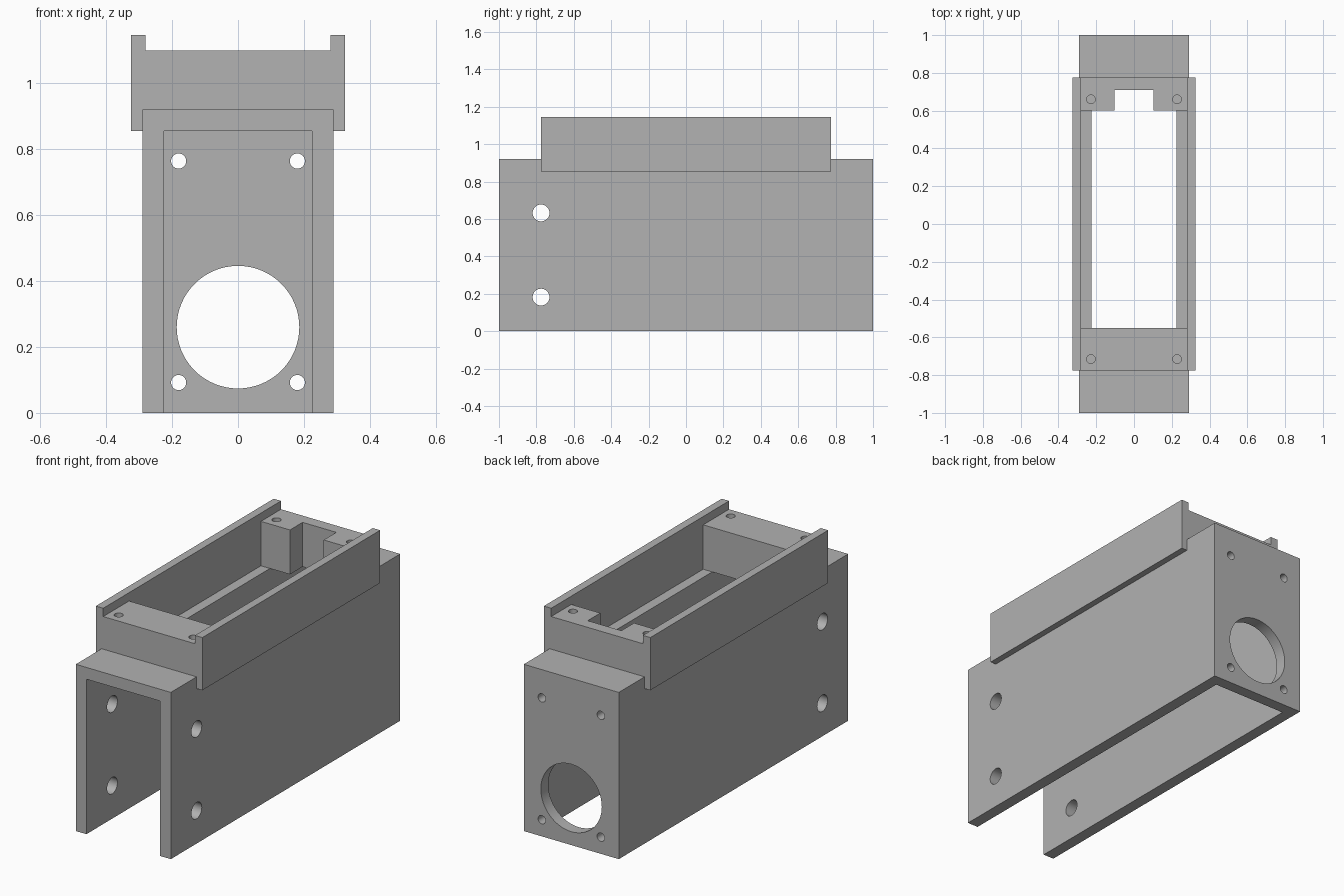
import bpy
import math
from mathutils import Vector

if "Cube" in bpy.data.objects:
    bpy.data.objects.remove(bpy.data.objects["Cube"], do_unlink=True)

grey = bpy.data.materials.new("plain grey")
grey.use_nodes = True
grey.diffuse_color = (0.445, 0.445, 0.445, 1)
grey.node_tree.nodes["Principled BSDF"].inputs["Base Color"].default_value = grey.diffuse_color


def box(name, low, high):
    """Box between two opposite corners."""
    low, high = Vector(low), Vector(high)
    bpy.ops.mesh.primitive_cube_add(size=1, location=(low + high) / 2)
    ob = bpy.context.object
    ob.name = name
    ob.scale = high - low
    bpy.ops.object.transform_apply(location=True, rotation=True, scale=True)
    ob.data.materials.append(grey)
    return ob


def drill(centre, radius, depth, axis):
    """Cylindrical cutter along one axis."""
    turn = {"x": (0, math.pi / 2, 0), "y": (math.pi / 2, 0, 0), "z": (0, 0, 0)}[axis]
    bpy.ops.mesh.primitive_cylinder_add(vertices=64, radius=radius, depth=depth,
                                        location=centre, rotation=turn)
    ob = bpy.context.object
    ob.name = "drill_cutter"
    bpy.ops.object.transform_apply(location=True, rotation=True, scale=True)
    ob.data.materials.append(grey)
    return ob


def carve(target, cutters):
    """Subtract the cutters, apply, and keep hole edges crisp."""
    bpy.ops.object.select_all(action="DESELECT")
    target.select_set(True)
    bpy.context.view_layer.objects.active = target
    for cutter in cutters:
        cutter.hide_render = True
        mod = target.modifiers.new("cut", "BOOLEAN")
        mod.operation = "DIFFERENCE"
        mod.solver = "EXACT"
        mod.object = cutter
        bpy.ops.object.modifier_apply(modifier=mod.name)
        bpy.data.objects.remove(cutter, do_unlink=True)
    bpy.ops.object.shade_smooth_by_angle(angle=math.radians(30))


WIDE, WALL, TOP = 0.29, 0.065, 0.92
INNER, SEAT = WIDE - WALL, TOP - WALL
COLLAR_X, COLLAR_Y, COLLAR_TOP = 0.28, 0.775, 1.1

# Housing: open at the front and bottom, closed at the back, roof cut for the collar
housing = box("housing", (-WIDE, -1, 0), (WIDE, 1, TOP))
cuts = [
    box("channel_cutter", (-INNER, -1.2, -0.2), (INNER, 1 - WALL, SEAT)),
    box("roof_cutter", (-0.4, -COLLAR_Y, SEAT), (0.4, COLLAR_Y, 1.2)),
    drill((0, 1, 0.26), 0.186, 0.4, "y"),
]
# Corner screw holes of the back plate
for x in (-0.18, 0.18):
    for z in (0.092, 0.764):
        cuts.append(drill((x, 1, z), 0.023, 0.4, "y"))
# Cross holes near the open end
for z in (0.182, 0.632):
    cuts.append(drill((0, -COLLAR_Y, z), 0.045, 1, "x"))
carve(housing, cuts)

# Rails along both sides of the collar
for name, side in (("left_rail", 1), ("right_rail", -1)):
    inner, outer = sorted((side * COLLAR_X, side * 0.325))
    box(name, (inner, -COLLAR_Y, SEAT), (outer, COLLAR_Y, 1.146))


# End blocks with blind screw holes
def end_block(name, y0, y1, hole_y, extra=()):
    block = box(name, (-COLLAR_X, y0, SEAT), (COLLAR_X, y1, COLLAR_TOP))
    holes = [drill((x, hole_y, COLLAR_TOP), 0.023, 0.3, "z") for x in (-0.228, 0.228)]
    carve(block, holes + list(extra))


end_block("front_block", -COLLAR_Y, -0.55, -0.715)
notch = box("notch_cutter", (-0.103, 0.5, 0.5), (0.103, 0.71, 1.3))
end_block("rear_block", 0.6, COLLAR_Y, 0.66, [notch])
